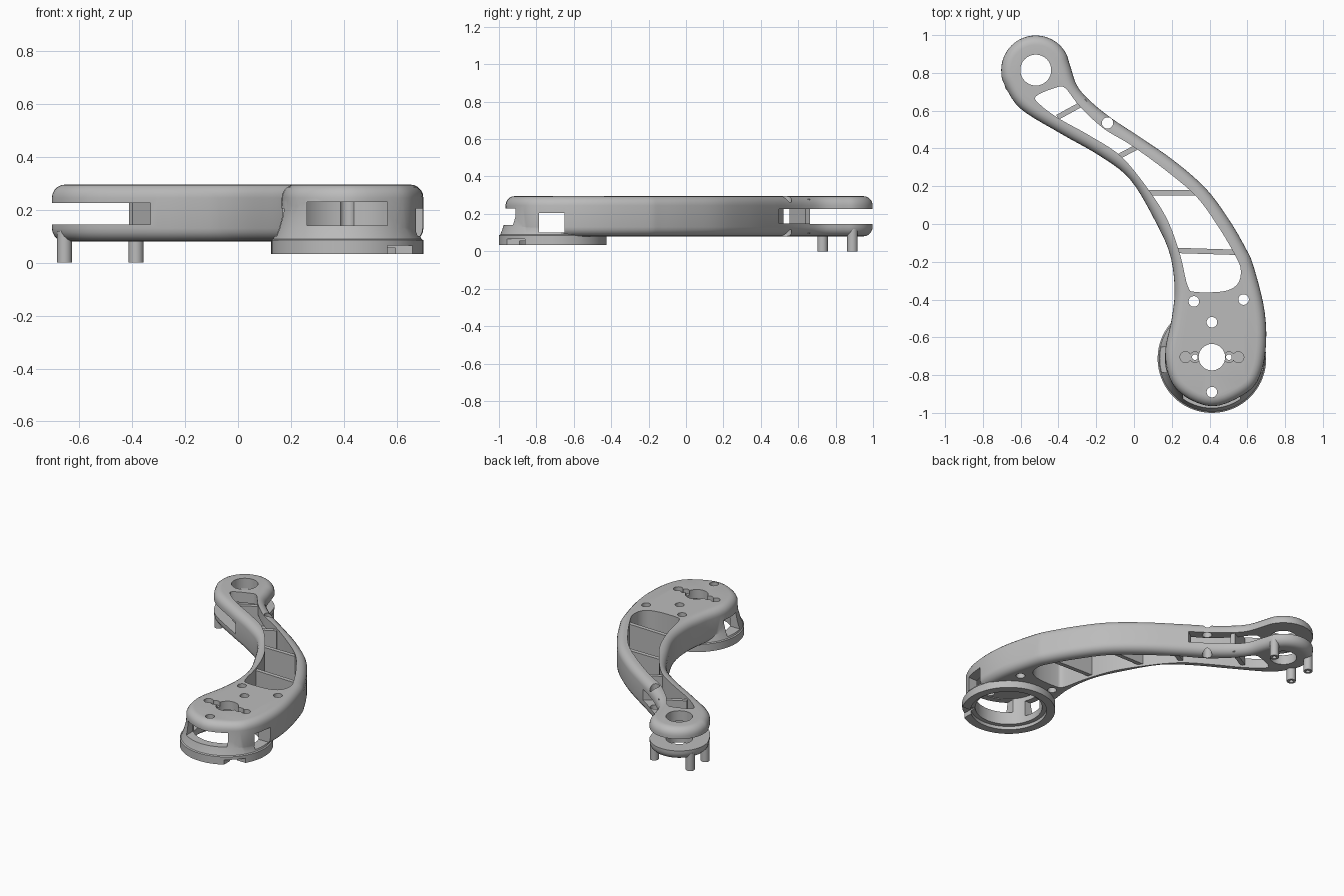
import bpy, bmesh, math
from mathutils import Vector

if "Cube" in bpy.data.objects:
    bpy.data.objects.remove(bpy.data.objects["Cube"], do_unlink=True)

grey = bpy.data.materials.new("light grey plastic")
grey.use_nodes = True
grey.diffuse_color = (0.5, 0.5, 0.5, 1)
grey.node_tree.nodes["Principled BSDF"].inputs["Base Color"].default_value = (0.5, 0.5, 0.5, 1)

RING = (-0.52, 0.815)
HUB = (0.4125, -0.7125)


def finish(bm, name):
    bmesh.ops.recalc_face_normals(bm, faces=bm.faces)
    mesh = bpy.data.meshes.new(name)
    bm.to_mesh(mesh)
    bm.free()
    ob = bpy.data.objects.new(name, mesh)
    bpy.context.collection.objects.link(ob)
    mesh.materials.append(grey)
    return ob


def prism(name, pts, z0, z1, bevel=0):
    bm = bmesh.new()
    base = bm.faces.new([bm.verts.new((x, y, z0)) for x, y in pts])
    ext = bmesh.ops.extrude_face_region(bm, geom=[base])["geom"]
    bmesh.ops.translate(bm, vec=(0, 0, z1 - z0),
                        verts=[g for g in ext if isinstance(g, bmesh.types.BMVert)])
    if bevel:
        rims = [e for e in bm.edges if abs(e.verts[0].co.z - e.verts[1].co.z) < 1e-5]
        bmesh.ops.bevel(bm, geom=rims, offset=bevel, segments=5, profile=0.5,
                        affect='EDGES', clamp_overlap=False)
    return finish(bm, name)


def arc(c, r, a0, a1, n):
    angles = [math.radians(a0 + (a1 - a0) * i / n) for i in range(n + 1)]
    return [(c[0] + r * math.cos(a), c[1] + r * math.sin(a)) for a in angles]


def cylinder(name, c, r, z0, z1, n=32):
    return prism(name, arc(c, r, 0, 360, n)[:-1], z0, z1)


def box(name, x0, x1, y0, y1, z0, z1):
    return prism(name, [(x0, y0), (x1, y0), (x1, y1), (x0, y1)], z0, z1)


def smooth_loop(ctrl, steps=5):
    # closed Catmull-Rom curve
    p = [Vector(c) for c in ctrl]
    out = []
    for i in range(len(p)):
        a, b, c, d = (p[(i + k) % len(p)] for k in (-1, 0, 1, 2))
        for s in range(steps):
            t = s / steps
            out.append(0.5 * (2 * b + (c - a) * t + (2 * a - 5 * b + 4 * c - d) * t ** 2
                              + (3 * b - a - 3 * c + d) * t ** 3))
    return [tuple(v) for v in out]


def lathe(name, profile, c):
    bm = bmesh.new()
    v = [bm.verts.new((c[0] + r, c[1], z)) for r, z in profile]
    edges = [bm.edges.new(pair) for pair in zip(v, v[1:])]
    bmesh.ops.spin(bm, geom=v + edges, cent=(*c, 0), axis=(0, 0, 1),
                   angle=math.tau, steps=72)
    bmesh.ops.remove_doubles(bm, verts=bm.verts, dist=1e-4)
    return finish(bm, name)


def combine(ob, other, op='DIFFERENCE'):
    mod = ob.modifiers.new("cut", 'BOOLEAN')
    mod.operation, mod.solver, mod.object = op, 'EXACT', other
    bpy.context.view_layer.objects.active = ob
    bpy.ops.object.modifier_apply(modifier=mod.name)
    bpy.data.objects.remove(other, do_unlink=True)


# curved arm with rounded rims
right_wall = [(0.7, -0.61), (0.686, -0.43), (0.63, -0.215), (0.592, -0.13), (0.505, 0.02),
              (0.38, 0.188), (0.205, 0.34), (0.016, 0.47), (-0.115, 0.557), (-0.225, 0.645),
              (-0.3, 0.73)]
left_wall = [(-0.6, 0.61), (-0.39, 0.48), (-0.18, 0.36), (-0.02, 0.235), (0.11, 0.02),
             (0.19, -0.16), (0.215, -0.345), (0.2, -0.5)]
hub_edge = [(0.165, -0.7), (0.225, -0.875), (0.41, -0.965), (0.6, -0.89), (0.675, -0.78)]
arm = prism("curved_arm",
            smooth_loop(right_wall + arc(RING, 0.183, 8, 205, 9) + left_wall + hub_edge),
            0.08, 0.295, 0.05)

# lightening opening through the arm
pocket = [(-0.52, 0.675), (-0.42, 0.72), (-0.365, 0.72), (-0.285, 0.62), (-0.16, 0.505),
          (-0.02, 0.42), (0.16, 0.29), (0.33, 0.145), (0.45, -0.02), (0.535, -0.165),
          (0.565, -0.24), (0.55, -0.315), (0.48, -0.355), (0.33, -0.36), (0.285, -0.33),
          (0.245, -0.165), (0.18, 0.015), (0.085, 0.17), (-0.065, 0.355), (-0.23, 0.465),
          (-0.4, 0.56), (-0.495, 0.63)]
combine(arm, prism("pocket", smooth_loop(pocket), 0, 0.4))

# fork slot at the ring end and side window in the outer wall
combine(arm, prism("fork_slot", [(-0.33, 0.4), (-0.33, 0.6), (-0.2, 0.69), (-0.2, 1.1),
                                 (-0.8, 1.1), (-0.8, 0.4)], 0.145, 0.225))
combine(arm, prism("side_slot", [(-0.38, 0.6), (-0.27, 0.59), (-0.12, 0.42), (0.03, 0.54),
                                 (-0.1, 0.75), (-0.25, 0.75)], 0.15, 0.225))

# flared hub shell
hub = lathe("hub", [(0, 0.033), (0.2875, 0.033), (0.2875, 0.085), (0.28, 0.09),
                    (0.265, 0.13), (0.252, 0.18), (0.246, 0.23), (0.235, 0.27), (0, 0.27)], HUB)
combine(arm, hub, 'UNION')

# hub cavity, windows and rim notch
combine(arm, cylinder("cavity", HUB, 0.207, 0, 0.235, 64))
combine(arm, cylinder("rim_step", HUB, 0.235, 0, 0.055, 64))
combine(arm, box("front_window", 0.26, 0.565, -1.1, -0.8, 0.14, 0.23))
combine(arm, box("side_windows", 0, 0.9, -0.785, -0.65, 0.1, 0.205))
combine(arm, box("rim_notch", 0.565, 0.66, -1.1, -0.86, 0, 0.065))

# bolt holes, bearing holes and horn recess
hx, hy = HUB[0], -0.705
for x, y, r in [(*RING, 0.082), (hx, hy, 0.07), (-0.14, 0.535, 0.03),
                (0.317, -0.41, 0.028), (0.58, -0.4, 0.028),
                (hx, -0.52, 0.028), (hx, -0.89, 0.028),
                (hx - 0.09, hy, 0.015), (hx + 0.09, hy, 0.015)]:
    combine(arm, cylinder("hole", (x, y), r, -0.1, 0.4))
for side in (-1, 1):
    for d, r in ((0.09, 0.028), (0.14, 0.029)):
        combine(arm, cylinder("recess", (hx + side * d, hy), r, 0.265, 0.4))
    combine(arm, box("recess_link", hx + side * 0.09 - 0.05, hx + side * 0.09 + 0.05,
                     hy - 0.014, hy + 0.014, 0.265, 0.4))

# cross ribs spanning the opening
parts = [arm]
for i, (a, b) in enumerate([((-0.405, 0.565), (-0.25, 0.65)), ((-0.085, 0.355), (0.01, 0.405)),
                            ((0.07, 0.165), (0.345, 0.165)), ((0.225, -0.14), (0.545, -0.15))]):
    a, b = Vector(a), Vector(b)
    d = (b - a).normalized()
    n = Vector((-d.y, d.x)) * 0.014
    parts.append(prism(f"rib_{i + 1}", [tuple(q) for q in (a - n, b - n, b + n, a + n)],
                       0.095, 0.28))

# hollow locating pegs under the ring
for i, c in enumerate([(-0.655, 0.73), (-0.655, 0.89), (-0.385, 0.89)]):
    peg = cylinder(f"peg_{i + 1}", c, 0.028, 0, 0.12, 24)
    combine(peg, cylinder("peg_bore", c, 0.014, -0.1, 0.06, 16))
    parts.append(peg)

# smooth shading with crisp edges
bpy.ops.object.select_all(action='DESELECT')
for ob in parts:
    ob.select_set(True)
bpy.context.view_layer.objects.active = arm
bpy.ops.object.shade_smooth_by_angle(angle=math.radians(30))
